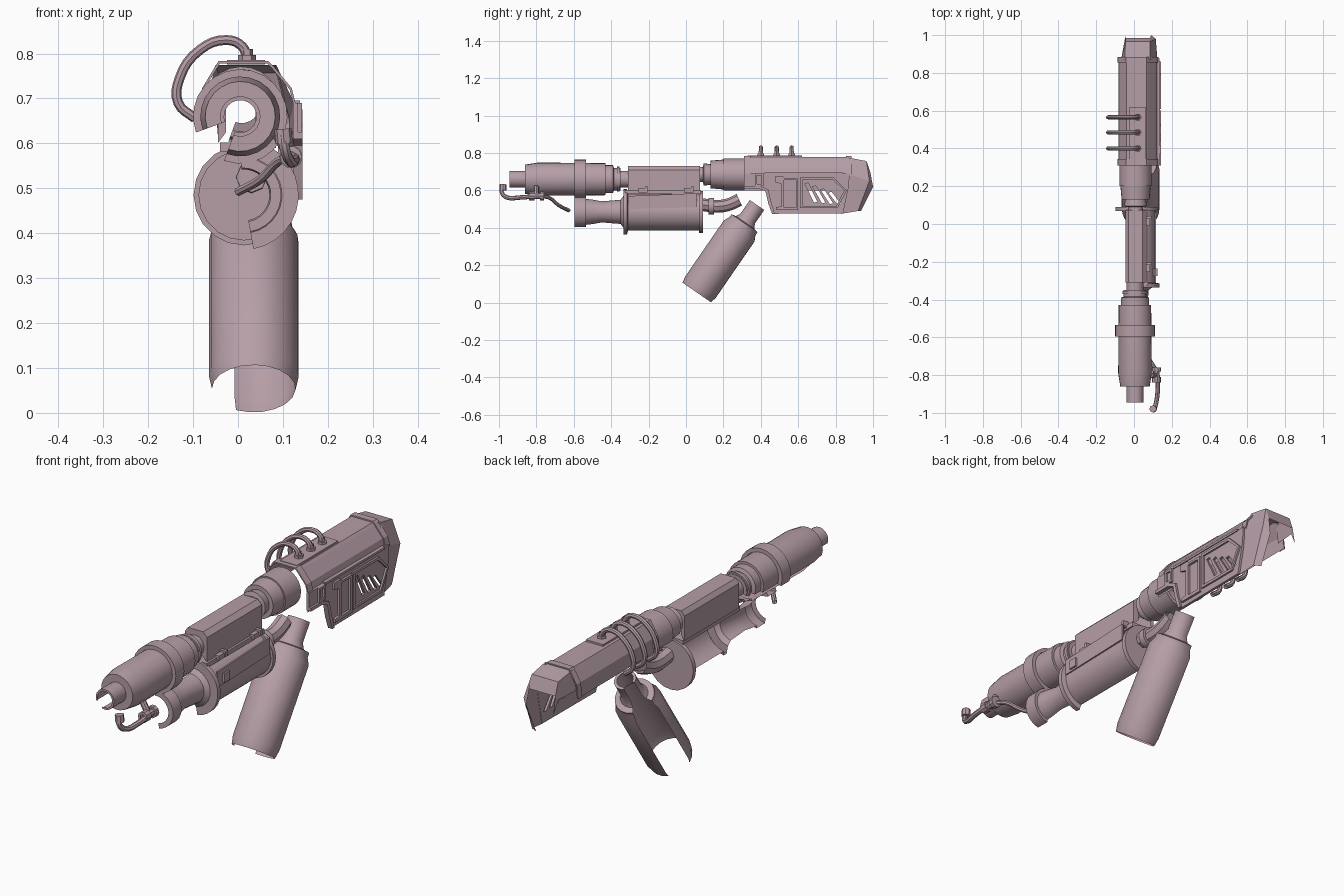
import bpy, bmesh, math
from mathutils import Vector, Matrix

if "Cube" in bpy.data.objects:
    bpy.data.objects.remove(bpy.data.objects["Cube"])

mat = bpy.data.materials.new("dusty mauve")
mat.diffuse_color = (0.47, 0.345, 0.39, 1)
mat.use_nodes = True
mat.node_tree.nodes["Principled BSDF"].inputs["Base Color"].default_value = mat.diffuse_color


def finish(ob, smooth=True):
    ob.data.materials.clear()
    ob.data.materials.append(mat)
    bpy.ops.object.select_all(action='DESELECT')
    ob.select_set(True)
    bpy.context.view_layer.objects.active = ob
    if smooth:
        bpy.ops.object.shade_smooth_by_angle(angle=math.radians(32))
    return ob


def from_bm(name, bm, smooth=True):
    bmesh.ops.remove_doubles(bm, verts=bm.verts, dist=1e-5)
    me = bpy.data.meshes.new(name)
    bm.to_mesh(me)
    bm.free()
    ob = bpy.data.objects.new(name, me)
    bpy.context.collection.objects.link(ob)
    return finish(ob, smooth)


def loft(name, rows, smooth=True):
    """Skin between rows of 3D points."""
    bm = bmesh.new()
    vs = [[bm.verts.new(p) for p in r] for r in rows]
    for a, b in zip(vs, vs[1:]):
        for i in range(len(a) - 1):
            bm.faces.new((a[i], b[i], b[i + 1], a[i + 1]))
    return from_bm(name, bm, smooth)


def lathe(name, prof, org, a0, a1, axis=(0, 1, 0), n=20):
    """Turned open shell between two angles; 0 deg = +x, 90 deg = up."""
    ax, u = Vector(axis).normalized(), Vector((1, 0, 0))
    v = u.cross(ax)
    rows = []
    for t, r in prof:
        row = []
        for i in range(n + 1):
            a = math.radians(a0 + (a1 - a0) * i / n)
            row.append(Vector(org) + ax * t + (u * math.cos(a) + v * math.sin(a)) * r)
        rows.append(row)
    return loft(name, rows)


def box(name, x, y, z):
    bm = bmesh.new()
    bmesh.ops.create_cube(bm, size=1)
    for v in bm.verts:
        v.co = [(r[0] + r[1]) / 2 + c * (r[1] - r[0]) for r, c in zip((x, y, z), v.co)]
    return from_bm(name, bm, False)


def bake(name, cu, mtx=None):
    """Turn a curve into a mesh part."""
    tmp = bpy.data.objects.new(name + "_curve", cu)
    bpy.context.collection.objects.link(tmp)
    dg = bpy.context.evaluated_depsgraph_get()
    me = bpy.data.meshes.new_from_object(tmp.evaluated_get(dg))
    bpy.data.objects.remove(tmp)
    if mtx:
        me.transform(mtx)
    ob = bpy.data.objects.new(name, me)
    bpy.context.collection.objects.link(ob)
    return finish(ob)


def tube(name, pts, r, caps=False):
    cu = bpy.data.curves.new(name, 'CURVE')
    cu.dimensions, cu.bevel_depth, cu.bevel_resolution = '3D', r, 2
    cu.use_fill_caps, cu.resolution_u = caps, 4
    s = cu.splines.new('BEZIER')
    s.bezier_points.add(len(pts) - 1)
    for b, p in zip(s.bezier_points, pts):
        b.co = p
        b.handle_left_type = b.handle_right_type = 'AUTO'
    return bake(name, cu)


def plate(name, x, depth, loops):
    """Side plate in the y/z plane; later loops are holes."""
    cu = bpy.data.curves.new(name, 'CURVE')
    cu.dimensions, cu.fill_mode, cu.extrude = '2D', 'BOTH', depth / 2
    for pts in loops:
        s = cu.splines.new('POLY')
        s.points.add(len(pts) - 1)
        for p, q in zip(s.points, pts):
            p.co = (q[0], q[1], 0, 1)
        s.use_cyclic_u = True
    m = Matrix(((0, 0, 1, x), (1, 0, 0, 0), (0, 1, 0, 0), (0, 0, 0, 1)))
    return bake(name, cu, m)


# Front tank, muzzle and stepped collar
BO = (0.005, 0, 0.66)
lathe("front_tank", [(-.945, .036), (-.945, .045), (-.86, .045), (-.86, .078), (-.79, .089),
                     (-.43, .086), (-.43, .075), (-.39, .075), (-.385, .06), (-.35, .06),
                     (-.35, .045), (-.3, .045)], BO, -110, 200)
lathe("tank_band", [(-.595, .088), (-.595, .105), (-.535, .105), (-.535, .088)], BO, -110, 200)
lathe("collar_ring", [(-.37, .058), (-.37, .067), (-.355, .067), (-.355, .058)], BO, -110, 200)

# Boxy mid section with tray and clips
sec = [(-.045, .6), (-.045, .71), (-.03, .73), (.045, .73), (.065, .71), (.065, .6)]
loft("mid_housing", [[(x * .6, y, .66 + (z - .66) * .6) if e else (x, y, z) for x, z in sec]
                     for y, e in ((-.31, 1), (-.31, 0), (.075, 0), (.075, 1))], False)
box("mid_tray", (-.04, .075), (-.325, .08), (.582, .602))
for y in (-.23, .015):
    box("tray_clip", (.06, .085), (y - .025, y + .025), (.59, .612))
    box("tray_clip_knob", (.06, .092), (y + .012, y + .027), (.595, .62))

# Neck and rear coupling
lathe("coupling", [(.07, .04), (.09, .04), (.095, .06), (.13, .055), (.13, .074), (.2, .08),
                   (.2, .086), (.31, .086), (.31, .07)], (.008, 0, .685), -110, 200)

# Lower unit: open right-hand half shell and round rear disc
LO = (.013, 0, .485)
lathe("lower_unit", [(-.595, .06), (-.595, .083), (-.535, .083), (-.535, .07), (-.5, .066),
                     (-.45, .057), (-.35, .065), (-.335, .085), (-.335, .122), (-.315, .122),
                     (-.31, .1), (.07, .1)], LO, -80, 95, n=14)
lathe("lower_flange", [(.07, .1), (.07, .112), (.09, .112), (.09, 0)], LO, -180, 180)
plate("lower_cover", .113, .008, [[(-.31, .50), (.06, .51), (.06, .585), (-.31, .57)]])
box("lower_latch", (.1, .125), (-.275, -.235), (.51, .55))
tube("lower_elbow", [(.03, .08, .525), (.03, .17, .515), (.03, .23, .525), (.03, .285, .55)], .034)
lathe("elbow_ring", [(.12, .034), (.12, .045), (.15, .045), (.15, .034)], (.03, 0, .515), -90, 90, n=10)

# Fuel can, tilted, open on its hidden side and at the bottom
lathe("fuel_can", [(0, .093), (.035, .1), (.4, .1), (.43, .085), (.45, .085), (.455, .06),
                   (.48, .047), (.568, .047), (.568, .035)],
      (.035, .058, .054), -115, 180, (0, .567, .824), n=16)

# Rear body: upper shell, short on the left
sec = [(-.082, .66), (-.075, .72), (-.045, .77), (-.04, .778), (.065, .778), (.075, .768),
       (.115, .72), (.125, .68), (.125, .6)]
loft("body_shell", [[(x, y, z) for x, z in sec] for y in (.31, .88)], False)
for y0, y1 in ((.31, .345), (.855, .885)):
    loft("body_rim", [[(.02 + (x - .02) * k, y, .66 + (z - .66) * k) for x, z in sec[:8]]
                      for y, k in ((y0, 1), (y0, 1.05), (y1, 1.05), (y1, 1))], False)

# Right side plate with slanted slots
slots = []
for i in range(4):
    y, z0, z1 = .635 + i * .042, .535 - i * .004, .64 - i * .016
    slots.append([(y + .05, z0), (y + .068, z0 + .004), (y + .018, z1), (y, z1 - .004)])
plate("side_plate", .128, .012,
      [[(.31, .69), (.31, .61), (.39, .61), (.425, .595), (.44, .53), (.46, .475), (.84, .478),
        (.87, .62), (.875, .69)]] + slots)
plate("slot_frame", .139, .008,
      [[(.61, .67), (.61, .505), (.81, .505), (.86, .60), (.79, .67)],
       [(.622, .658), (.622, .517), (.803, .517), (.846, .60), (.785, .658)]])
plate("square_frame", .139, .01,
      [[(.475, .675), (.475, .645), (.51, .635), (.51, .515), (.48, .51), (.48, .495), (.6, .495),
        (.6, .665), (.53, .665), (.52, .675)],
       [(.525, .655), (.525, .51), (.588, .51), (.588, .655)]])
plate("port_frame", .137, .012,
      [[(.37, .69), (.37, .625), (.415, .625), (.415, .69)],
       [(.38, .68), (.38, .635), (.405, .635), (.405, .68)]])
plate("lower_trim", .139, .01,
      [[(.31, .625), (.31, .61), (.39, .61), (.425, .595), (.44, .53), (.46, .475), (.475, .475),
        (.455, .54), (.44, .605), (.395, .625)]])
box("upper_trim", (.122, .138), (.42, .84), (.685, .695))

# Butt end
loft("butt_end", [
    [(-.07, .86, .69), (-.05, .87, .775), (.085, .87, .775), (.125, .86, .69), (.125, .83, .475)],
    [(-.05, .97, .68), (-.045, .965, .757), (.085, .965, .757), (.115, .98, .65), (.115, .92, .49)],
    [(-.045, 1, .62), (-.045, .985, .70), (.085, .985, .70), (.09, 1, .62), (.085, .935, .49)]], False)

# Top plate, fittings and looped hoses
box("hose_plate", (-.025, .06), (.33, .62), (.776, .786))
for y in (.4, .485, .565):
    lathe("hose_nut", [(0, .02), (.012, .02), (.012, .013), (.025, .013)], (.02, y, .785),
          0, 360, (0, 0, 1), n=6)
    tube("hose", [(.02, y, .79), (.01, y, .815), (-.025, y, .83), (-.085, y, .808),
                  (-.13, y, .745), (-.133, y, .69), (-.095, y, .655)], .011)

# Igniter pipe and feed hose under the muzzle
tube("igniter_pipe", [(.1, -.985, .62), (.105, -.983, .585), (.115, -.955, .562),
                      (.125, -.89, .562), (.125, -.8, .57)], .012, True)
tube("igniter_tip", [(.1, -.979, .632), (.103, -.979, .6)], .019, True)
lathe("igniter_valve", [(-.84, .012), (-.84, .024), (-.81, .024), (-.81, .018), (-.78, .018),
                        (-.78, .026), (-.76, .026), (-.76, .0)], (.118, 0, .57), 0, 360, n=10)
tube("valve_stem", [(.118, -.8, .57), (.09, -.8, .62)], .014, True)
tube("feed_hose", [(.115, -.77, .568), (.09, -.73, .56), (.05, -.68, .52), (0, -.625, .492)], .01)
